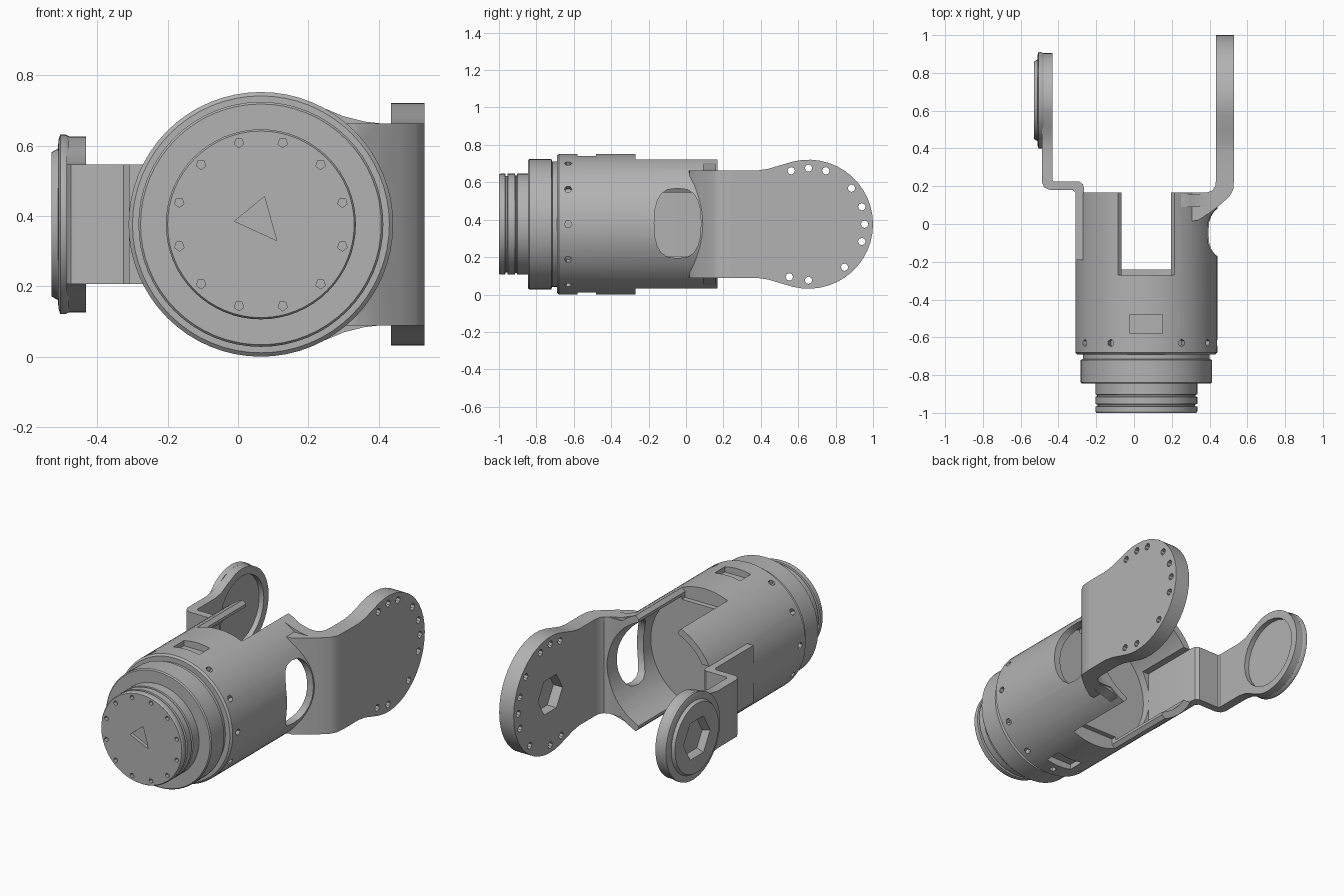
import bpy, bmesh, math
from mathutils import Vector, Matrix

if "Cube" in bpy.data.objects:
    bpy.data.objects.remove(bpy.data.objects["Cube"], do_unlink=True)

CX, CZ = 0.065, 0.376          # barrel axis
PY = 0.655                     # pivot position of both arms
grey = bpy.data.materials.new("plain_grey")
grey.use_nodes = True
grey.diffuse_color = (0.45, 0.45, 0.45, 1)
grey.node_tree.nodes["Principled BSDF"].inputs["Base Color"].default_value = (0.45, 0.45, 0.45, 1)


def finish(name, bm):
    bmesh.ops.recalc_face_normals(bm, faces=bm.faces[:])
    me = bpy.data.meshes.new(name)
    bm.to_mesh(me)
    bm.free()
    me.materials.append(grey)
    ob = bpy.data.objects.new(name, me)
    bpy.context.collection.objects.link(ob)
    return ob


def prism(name, pts, axis, lo, hi):
    """Extrude a 2D outline along axis; pts use the two other axes in order."""
    def put(p, h):
        v = [p[0], p[1]]
        v.insert("xyz".index(axis), h)
        return v
    bm = bmesh.new()
    a = [bm.verts.new(put(p, lo)) for p in pts]
    b = [bm.verts.new(put(p, hi)) for p in pts]
    bm.faces.new(a)
    bm.faces.new(b[::-1])
    for i in range(len(pts)):
        j = (i + 1) % len(pts)
        bm.faces.new((a[i], a[j], b[j], b[i]))
    return finish(name, bm)


def box(name, x, y, z):
    return prism(name, [(x[0], y[0]), (x[1], y[0]), (x[1], y[1]), (x[0], y[1])], "z", *z)


def lathe(name, profile, axis, centre, steps=64):
    """Spin (radius, height) points about the x or y axis."""
    bm = bmesh.new()
    vs = [bm.verts.new((r, 0, h)) for r, h in profile]
    edges = [bm.edges.new(e) for e in zip(vs, vs[1:])]
    bmesh.ops.spin(bm, geom=vs + edges, cent=(0, 0, 0), axis=(0, 0, 1),
                   angle=math.tau, steps=steps, use_merge=False)
    bmesh.ops.remove_doubles(bm, verts=bm.verts[:], dist=1e-5)
    d = Vector((1, 0, 0)) if axis == "x" else Vector((0, 1, 0))
    rot = Vector((0, 0, 1)).rotation_difference(d).to_matrix().to_4x4()
    bm.transform(Matrix.Translation(centre) @ rot)
    return finish(name, bm)


def rod(centre, direction, radius, length, sides=8, end=None):
    bm = bmesh.new()
    rot = Vector((0, 0, 1)).rotation_difference(Vector(direction)).to_matrix().to_4x4()
    bmesh.ops.create_cone(bm, cap_ends=True, segments=sides, radius1=radius,
                          radius2=radius if end is None else end, depth=length,
                          matrix=Matrix.Translation(centre) @ rot)
    return finish("cutter", bm)


def combine(ob, other, op="DIFFERENCE"):
    """Apply a boolean and discard the helper."""
    other.hide_render = True
    m = ob.modifiers.new("cut", "BOOLEAN")
    m.operation, m.solver, m.object = op, "EXACT", other
    bpy.context.view_layer.update()
    dg = bpy.context.evaluated_depsgraph_get()
    me = bpy.data.meshes.new_from_object(ob.evaluated_get(dg))
    ob.modifiers.clear()
    ob.data = me
    bpy.data.objects.remove(other, do_unlink=True)


def paddle(neck, radius, start):
    """Outline of a neck that widens into a round end, in y and z."""
    arc = [(PY + radius * math.cos(t), CZ + radius * math.sin(t))
           for t in [math.radians(a) for a in range(-104, 105, 8)]]
    low = [(y, CZ - h) for y, h in neck]
    high = [(y, CZ + h) for y, h in reversed(neck)]
    return low + arc + high


# Barrel with its flared flange
barrel = lathe("barrel", [(0, -.69), (.365, -.69), (.376, -.68), (.376, .168), (0, .168)],
               "y", (CX, 0, CZ))
flange = prism("flange", [(.2, .168), (.2, .0), (.34, .02), (.41, .065), (.46, .105), (.505, .145),
                          (.525, .18), (.53, .24), (.435, .24), (.43, .2), (.415, .178), (.39, .168)],
               "z", CZ - .287, CZ + .287)
combine(barrel, flange, "UNION")
blend = [(.22, .325), (.25, .328), (.30, .307), (.36, .292), (.43, .284)]
web = prism("web", [(x, CZ + h) for x, h in blend] + [(x, CZ - h) for x, h in reversed(blend)],
            "y", .09, .16)
combine(barrel, web, "UNION")

# Bore, top and bottom slots, recessed panels
combine(barrel, lathe("bore", [(0, -.24), (.335, -.24), (.335, .3), (0, .3)], "y", (CX, 0, CZ)))
for s in (1, -1):
    half = [(.13, .29), (.13, .325), (.17, .365), (.17, .45)]
    slot = [(CX + x, CZ + s * z) for x, z in half] + [(CX - x, CZ + s * z) for x, z in reversed(half)]
    combine(barrel, prism("slot", slot, "y", -.27, .4))
    combine(barrel, box("panel", (-.02, .15), (-.58, -.48), sorted((CZ + s * .335, CZ + s * .45))))

# Rounded side window and seat for the small arm
window = []
for i in range(20):
    c, s = math.cos(i * math.tau / 20), math.sin(i * math.tau / 20)
    window.append((-.045 + .125 * math.copysign(abs(c) ** .7, c),
                   CZ + .005 + .187 * math.copysign(abs(s) ** .8, s)))
combine(barrel, prism("window", window, "x", .25, .7))
combine(barrel, box("seat", (-.5, -.2), (-.19, .3), (CZ - .17, CZ + .17)))

# Screw holes round the barrel
for i in range(12):
    d = Vector((math.cos(i * math.pi / 6), 0, math.sin(i * math.pi / 6)))
    combine(barrel, rod(Vector((CX, -.63, CZ)) + d * .375, d, .02, .06, 6))

# Stepped collar
lathe("collar", [(0, -.845), (.342, -.845), (.348, -.838), (.348, -.72), (.335, -.715),
                 (.335, -.685), (0, -.685)], "y", (CX, 0, CZ))

# Grooved front cap with a triangular mark and screw holes
cap = lathe("front_cap", [(0, -1), (.265, -1), (.27, -.992), (.27, -.967), (.257, -.964), (.257, -.956),
                          (.27, -.953), (.27, -.915), (.26, -.912), (.26, -.905), (.27, -.902),
                          (.27, -.84), (0, -.84)], "y", (CX, 0, CZ))
combine(cap, prism("mark", [(.075, .455), (-.01, .385), (.11, .33)], "y", -1.1, -.98))
for i in range(12):
    t = (i + .5) * math.pi / 6
    combine(cap, rod((CX + .24 * math.cos(t), -1, CZ + .24 * math.sin(t)), (0, 1, 0), .014, .04, 5))

# Large arm plate with a pivot socket and screw holes
large = prism("large_arm", paddle([(.24, .287), (.38, .287), (.44, .296), (.5, .314)], .345, .24),
              "x", .435, .53)
combine(large, rod((.44, PY, CZ), (1, 0, 0), .115, .11, 6))
for a in (-110, -90, -50, -18, 0, 18, 40, 72, 90, 108):
    t = math.radians(a)
    combine(large, rod((.48, PY + .3 * math.cos(t), CZ + .3 * math.sin(t)), (1, 0, 0), .02, .3, 8))

# Small arm: tab on the barrel, bend, then round end
prism("small_arm_bracket", [(-.31, -.19), (-.31, .165), (-.325, .18), (-.445, .18), (-.475, .193),
                            (-.487, .22), (-.487, .3), (-.432, .3), (-.432, .235), (-.425, .225),
                            (-.29, .225), (-.27, .21), (-.265, .19), (-.265, -.19)],
      "z", CZ - .17, CZ + .17)
small = prism("small_arm", paddle([(.3, .17), (.4, .17), (.46, .18), (.52, .21)], .25, .3),
              "x", -.487, -.432)
combine(small, rod((-.432, PY, CZ), (1, 0, 0), .205, .06, 24))

# Pivot disc on the outside of the small arm
disc = lathe("pivot_disc", [(0, -.48), (.25, -.48), (.255, -.49), (.255, -.505), (.24, -.51), (.215, -.512),
                            (.205, -.53), (0, -.53)], "x", (0, PY, CZ))
combine(disc, rod((-.53, PY, CZ), (1, 0, 0), .15, .07, 6, .1))

# Smooth curved faces and keep the sharp edges
for ob in bpy.context.scene.objects:
    ob.select_set(ob.type == "MESH")
bpy.context.view_layer.objects.active = barrel
bpy.ops.object.shade_smooth_by_angle(angle=math.radians(30))
